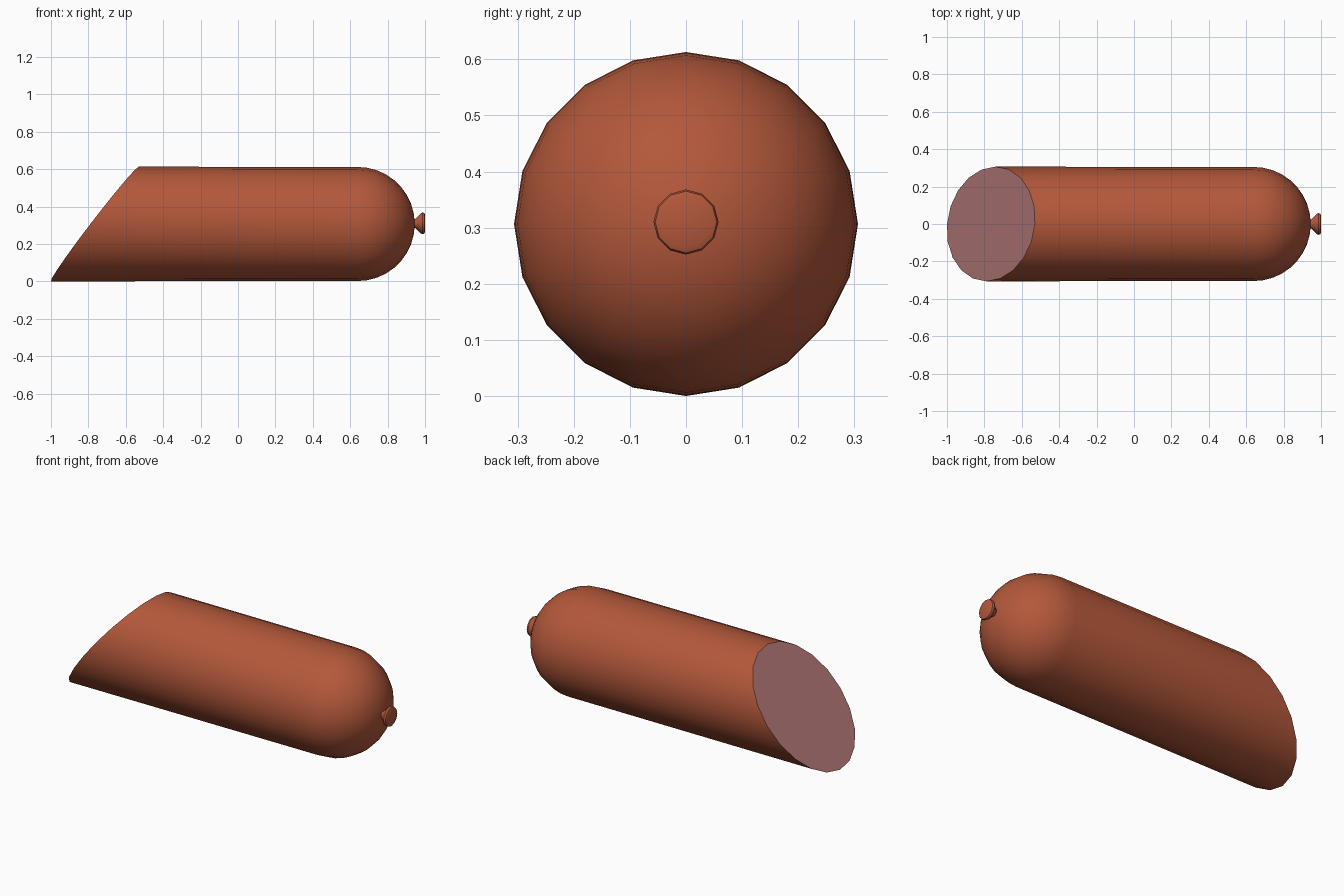
import bpy, bmesh, math

if "Cube" in bpy.data.objects:
    bpy.data.objects.remove(bpy.data.objects["Cube"])

ZC = 0.3065  # height of the sausage axis


def material(name, rgb):
    m = bpy.data.materials.new(name)
    m.diffuse_color = (*rgb, 1.0)
    m.use_nodes = True
    m.node_tree.nodes["Principled BSDF"].inputs["Base Color"].default_value = m.diffuse_color
    return m


skin = material("reddish brown skin", (0.45, 0.097, 0.043))
meat = material("pink meat", (0.41, 0.173, 0.17))


def lathe(name, profile, sides, zc, mats, slant=None):
    """Revolve (x, radius) pairs around the x axis; slant(y, z) shifts the first ring."""
    bm = bmesh.new()
    rings = []
    for i, (x, r) in enumerate(profile):
        ring = []
        for k in range(sides):
            a = 2 * math.pi * k / sides
            y, z = r * math.sin(a), r * math.cos(a)
            dx = slant(y, z) if slant and i == 0 else 0
            ring.append(bm.verts.new((x + dx, y, zc + z)))
        rings.append(ring)
    for a, b in zip(rings, rings[1:]):
        for k in range(sides):
            n = (k + 1) % sides
            bm.faces.new((a[k], a[n], b[n], b[k]))
    start = bm.faces.new(rings[0])
    bm.faces.new(rings[-1])
    start.material_index = len(mats) - 1
    bmesh.ops.recalc_face_normals(bm, faces=bm.faces)
    me = bpy.data.meshes.new(name)
    bm.to_mesh(me)
    bm.free()
    for m in mats:
        me.materials.append(m)
    ob = bpy.data.objects.new(name, me)
    bpy.context.collection.objects.link(ob)
    bpy.ops.object.select_all(action='DESELECT')
    ob.select_set(True)
    bpy.context.view_layer.objects.active = ob
    bpy.ops.object.shade_smooth_by_angle(angle=math.radians(40))
    return ob


# Sausage: slanted cut end, straight body, round dome
R, DOME_X = 0.305, 0.64
body = [(-0.765, 0.3065)]
for i in range(10):
    t = math.radians(9.9 * i)
    body.append((DOME_X + R * math.sin(t), max(R * math.cos(t), 0.01)))
lathe("sausage", body, 20, ZC, [skin, meat],
      slant=lambda y, z: 0.766 * z + 0.08 * y)

# Tied casing knot at the round end
knot = [(0.93, 0.022), (0.948, 0.024), (0.978, 0.054), (0.986, 0.058),
        (0.996, 0.055), (1.0, 0.045)]
lathe("casing_knot", knot, 12, 0.31, [skin])
